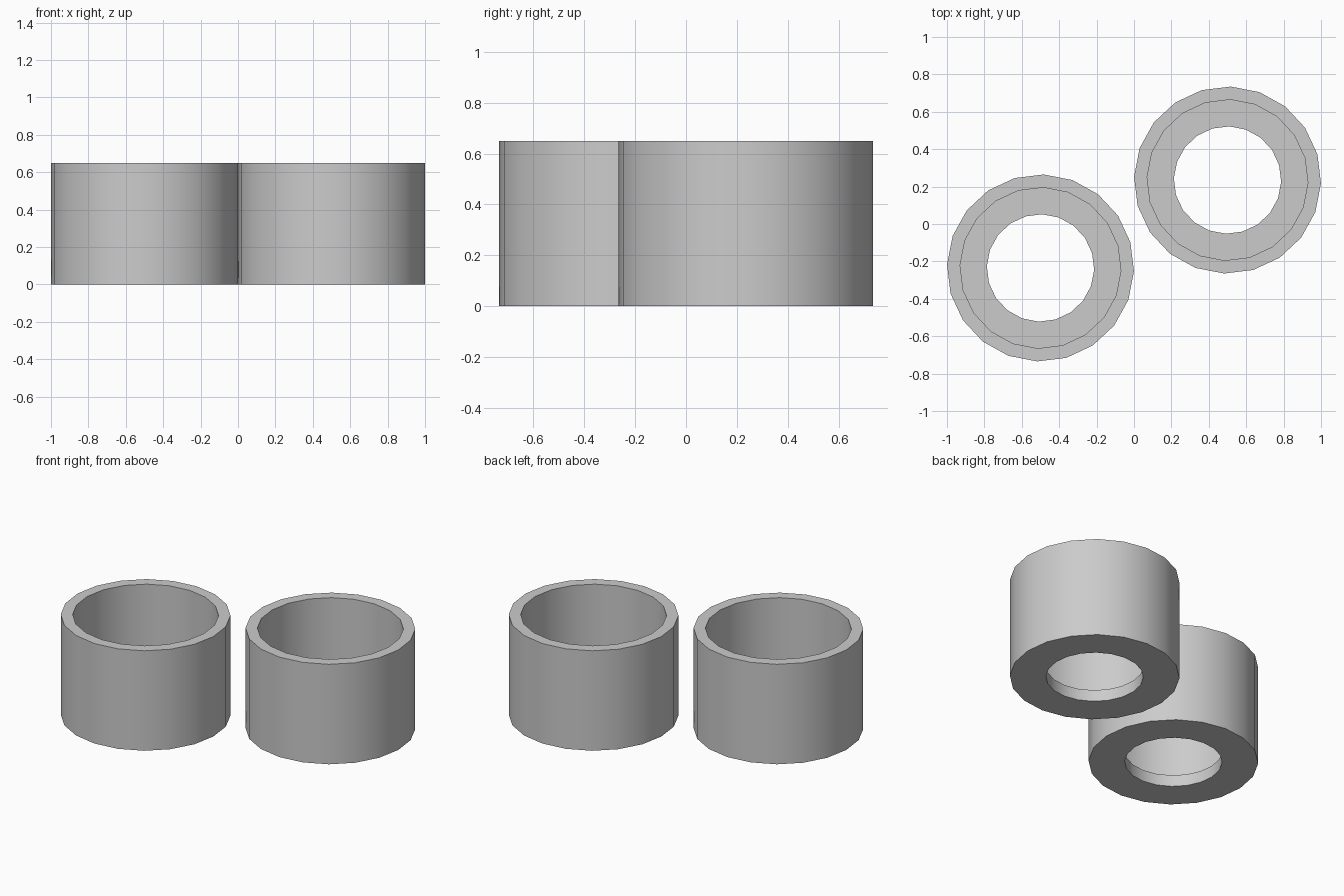
import bpy, math

cube = bpy.data.objects.get("Cube")
if cube:
    bpy.data.objects.remove(cube, do_unlink=True)

SIDES = 20
TURN = math.radians(-2)

grey = bpy.data.materials.new("plain grey")
grey.use_nodes = True
colour = (0.6, 0.6, 0.6, 1)
grey.diffuse_color = colour
grey.node_tree.nodes["Principled BSDF"].inputs["Base Color"].default_value = colour


def lathe(name, profile, location):
    """Turn a closed (radius, height) profile into a ring-shaped solid."""
    verts, faces = [], []
    n = len(profile)
    for i in range(SIDES):
        a = TURN + math.tau * i / SIDES
        verts += [(r * math.cos(a), r * math.sin(a), z) for r, z in profile]
        j = (i + 1) % SIDES
        for k in range(n):
            m = (k + 1) % n
            faces.append((i * n + k, j * n + k, j * n + m, i * n + m))
    mesh = bpy.data.meshes.new(name)
    mesh.from_pydata(verts, [], faces)
    mesh.materials.append(grey)
    obj = bpy.data.objects.new(name, mesh)
    obj.location = location
    bpy.context.collection.objects.link(obj)
    bpy.ops.object.select_all(action='DESELECT')
    obj.select_set(True)
    bpy.context.view_layer.objects.active = obj
    bpy.ops.object.shade_smooth_by_angle(angle=math.radians(35))
    return obj


# Cup section: outer wall, rim, inner wall, floor, floor hole
section = [(0.5, 0), (0.5, 0.65), (0.43, 0.65), (0.43, 0.075), (0.287, 0.075), (0.287, 0)]

# Two identical open cups, set diagonally
for side, s in (("left", 1), ("right", -1)):
    lathe(side + "_cup", section, (0.5 * s, 0.235 * s, 0))
